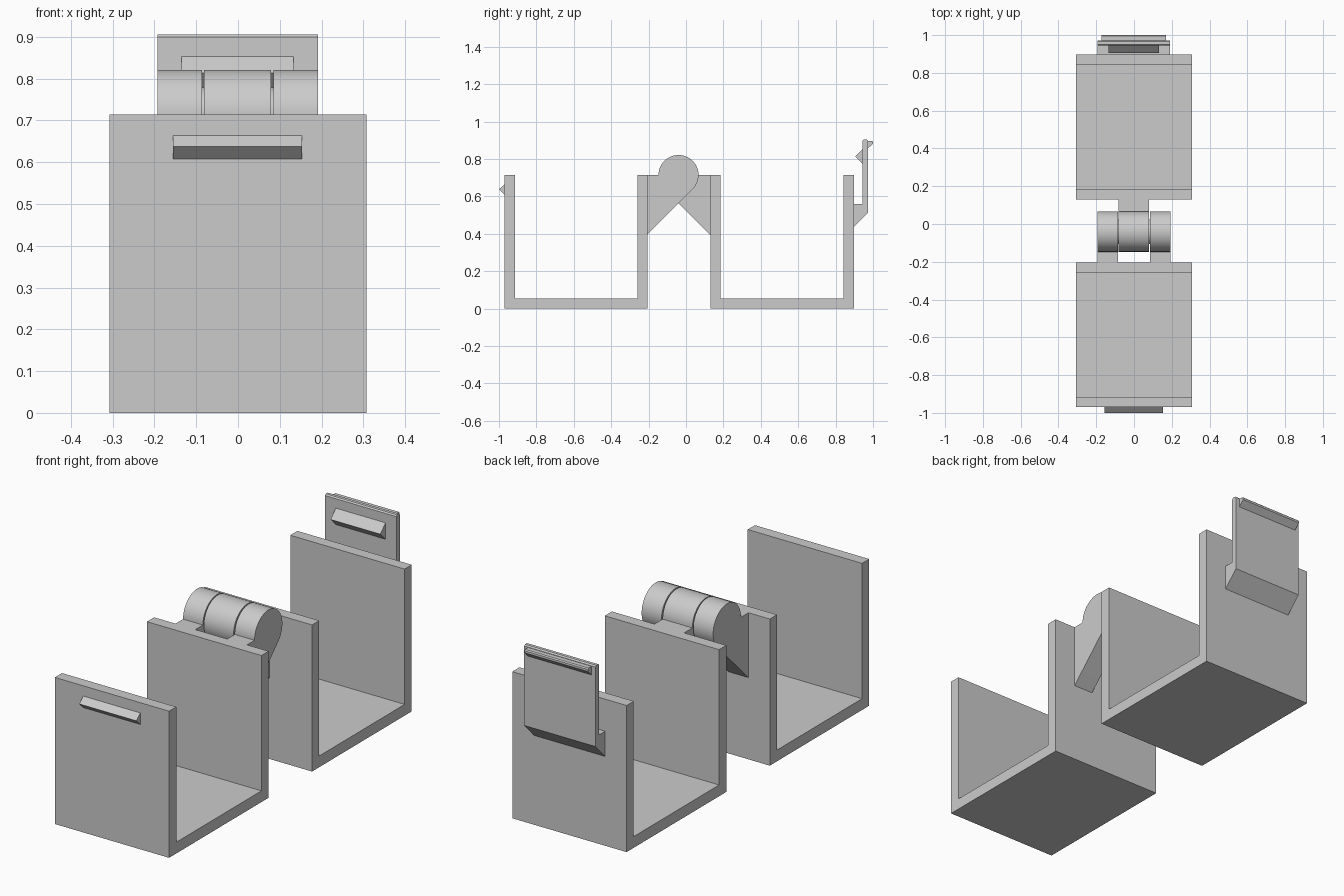
import bpy, bmesh, math

if "Cube" in bpy.data.objects:
    bpy.data.objects.remove(bpy.data.objects["Cube"])

grey = bpy.data.materials.new("plastic grey")
grey.diffuse_color = (0.6, 0.6, 0.6, 1)
grey.use_nodes = True
grey.node_tree.nodes["Principled BSDF"].inputs["Base Color"].default_value = grey.diffuse_color


def extrude(name, profile, x0, x1):
    """Sweep a (y, z) profile along x from x0 to x1."""
    bm = bmesh.new()
    face = bm.faces.new([bm.verts.new((x0, y, z)) for y, z in profile])
    out = bmesh.ops.extrude_face_region(bm, geom=[face])
    moved = [g for g in out["geom"] if isinstance(g, bmesh.types.BMVert)]
    bmesh.ops.translate(bm, verts=moved, vec=(x1 - x0, 0, 0))
    bmesh.ops.recalc_face_normals(bm, faces=bm.faces)
    mesh = bpy.data.meshes.new(name)
    bm.to_mesh(mesh)
    bm.free()
    mesh.materials.append(grey)
    obj = bpy.data.objects.new(name, mesh)
    bpy.context.collection.objects.link(obj)
    return obj


def smooth(obj):
    bpy.ops.object.select_all(action='DESELECT')
    obj.select_set(True)
    bpy.context.view_layer.objects.active = obj
    bpy.ops.object.shade_smooth_by_angle(angle=math.radians(30))


def arc(cy, cz, r, a0, a1, n=48):
    angles = [math.radians(a0 + (a1 - a0) * i / n) for i in range(n + 1)]
    return [(cy + r * math.cos(a), cz + r * math.sin(a)) for a in angles]


# Two U-shaped trays
W, H, T = 0.308, 0.714, 0.055
for name, y0, y1 in (("front_tray", -0.97, -0.205), ("back_tray", 0.13, 0.897)):
    extrude(name, [(y0, 0), (y1, 0), (y1, H), (y1 - T, H), (y1 - T, T),
                   (y0 + T, T), (y0 + T, H), (y0, H)], -W, W)

# Hinge knuckles with sloping brackets
CY, CZ, R = -0.04, H, 0.107
outer = [(-0.205, H)] + arc(CY, CZ, R, 180, -45) + [(-0.205, 0.398)]
inner = [(0.13, H)] + arc(CY, CZ, R, 0, 225) + [(0.13, 0.393)]
smooth(extrude("hinge_knuckle_left", outer, -0.193, -0.086))
smooth(extrude("hinge_knuckle_right", outer, 0.085, 0.192))
smooth(extrude("hinge_knuckle_middle", inner, -0.081, 0.079))

# Pin bridging the gaps between knuckles
smooth(extrude("hinge_pin", arc(CY, CZ, 0.065, 0, 352.5, 47), -0.1, 0.1))

# Catch ridge on the front wall
extrude("front_catch", [(-0.97, 0.608), (-0.97, 0.664), (-1.0, 0.637)], -0.155, 0.153)

# Latch at the back: bracket and upright tongue in one profile
extrude("latch_tongue", [(0.897, 0.435), (0.972, 0.512), (0.972, 0.899),
                         (0.966, 0.905), (0.951, 0.905), (0.945, 0.899),
                         (0.945, 0.558), (0.897, 0.558)], -0.193, 0.191)
extrude("latch_hook", [(0.945, 0.773), (0.945, 0.853), (0.905, 0.813)], -0.135, 0.133)
extrude("latch_finger_grip", [(0.972, 0.855), (1.0, 0.882), (1.0, 0.892),
                              (0.995, 0.897), (0.972, 0.897)], -0.172, 0.17)
